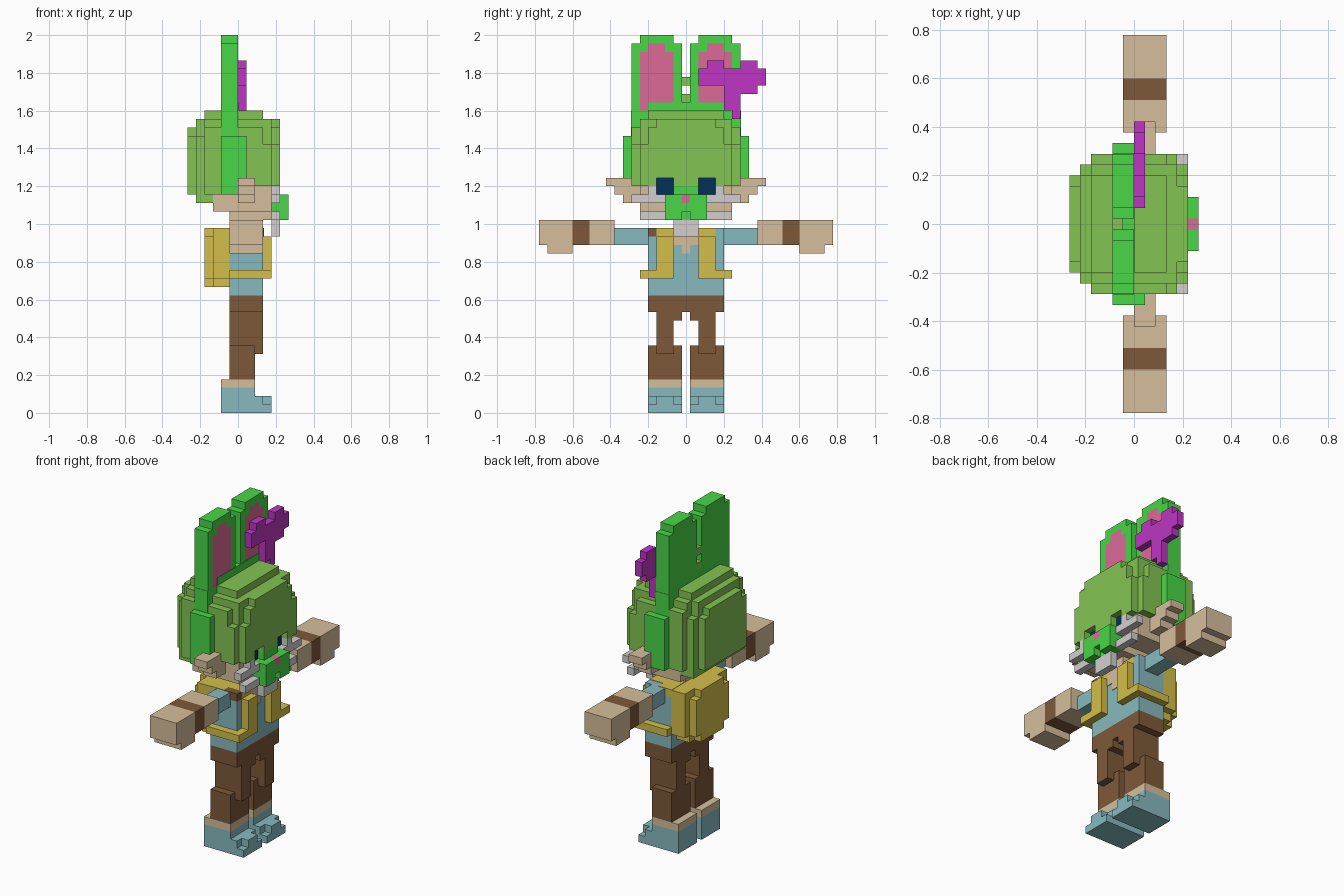
import bpy
import bmesh
from mathutils import Vector

UNIT = 2 / 45  # edge of one cubic cell

start_cube = bpy.data.objects.get("Cube")
if start_cube:
    bpy.data.objects.remove(start_cube, do_unlink=True)


def make_material(name, red, green, blue):
    def linear(value):
        value /= 255
        return value / 12.92 if value <= 0.04045 else ((value + 0.055) / 1.055) ** 2.4

    colour = (linear(red), linear(green), linear(blue), 1)
    material = bpy.data.materials.new(name)
    material.use_nodes = True
    material.diffuse_color = colour
    shader = next(n for n in material.node_tree.nodes if n.type == "BSDF_PRINCIPLED")
    shader.inputs["Base Color"].default_value = colour
    return material


tan = make_material("tan fur", 214, 191, 156)
brown = make_material("dark brown cloth", 125, 89, 56)
teal = make_material("teal cloth", 135, 186, 192)
yellow = make_material("mustard", 212, 191, 74)
bright = make_material("bright green", 72, 215, 70)
olive = make_material("leaf green", 131, 196, 82)
pink = make_material("pink", 221, 105, 151)
purple = make_material("purple", 190, 54, 195)
grey = make_material("light grey", 211, 207, 207)
navy = make_material("navy", 2, 49, 89)


class Part:
    """One named object made of blocks; sizes are in cells."""

    def __init__(self, name, material):
        self.bm = bmesh.new()
        self.name, self.material = name, material

    def block(self, x, y, z):
        low, high = (Vector(corner) for corner in zip(x, y, z))
        cube = bmesh.ops.create_cube(self.bm, size=1)
        for vert in cube["verts"]:
            vert.co = [c + (p * s) for c, p, s in zip((low + high) / 2, vert.co, high - low)]
        return self

    def middle(self, x, half, z):
        return self.block(x, (-half, half), z)

    def pair(self, x, y, z):
        self.block(x, y, z)
        return self.block(x, (-y[1], -y[0]), z)

    def finish(self):
        bmesh.ops.scale(self.bm, vec=(UNIT, UNIT, UNIT), verts=self.bm.verts)
        mesh = bpy.data.meshes.new(self.name)
        self.bm.to_mesh(mesh)
        self.bm.free()
        mesh.materials.append(self.material)
        obj = bpy.data.objects.new(self.name, mesh)
        bpy.context.collection.objects.link(obj)


# Shoes with stepped toes
shoes = Part("shoes", teal)
shoes.pair(x=(-2, 2), y=(0.5, 4.5), z=(0, 3))
shoes.pair(x=(2, 4), y=(0.5, 4.5), z=(0, 1))
shoes.pair(x=(2, 3), y=(0.5, 4.5), z=(1, 2))
shoes.pair(x=(3, 4), y=(1.5, 3.5), z=(1, 2))
shoes.finish()
Part("ankles", tan).pair(x=(-2, 2), y=(0.5, 4.5), z=(3, 4)).finish()

# Trousers
trousers = Part("trousers", brown)
trousers.pair(x=(-1, 2), y=(0.5, 4.5), z=(4, 8))
trousers.pair(x=(-1, 3), y=(1.5, 3.5), z=(7, 12))
trousers.pair(x=(-1, 3), y=(0.5, 1.5), z=(11, 12))
trousers.middle(x=(-1, 3), half=4.5, z=(12, 14))
trousers.finish()

# Shirt, sleeves and open collar
shirt = Part("shirt", teal)
shirt.middle(x=(-1, 3), half=4.5, z=(14, 22))
shirt.pair(x=(0, 2), y=(4.5, 8.5), z=(20, 22))
shirt.finish()
collar = Part("open_collar", tan)
collar.middle(x=(3, 3.1), half=1.5, z=(20, 22))
collar.middle(x=(3, 3.1), half=0.5, z=(19, 20))
collar.finish()

# Hands and wrist bands
hands = Part("hands", tan)
hands.pair(x=(-1, 3), y=(8.5, 11.5), z=(20, 23))
hands.pair(x=(-1, 3), y=(13.5, 17.5), z=(20, 23))
hands.pair(x=(-1, 3), y=(13.5, 16.5), z=(19, 20))
hands.finish()
Part("wrist_bands", brown).pair(x=(-1, 3), y=(11.5, 13.5), z=(20, 23)).finish()

# Rounded backpack, shoulder straps and belt
backpack = Part("backpack", yellow)
backpack.middle(x=(-4, -3), half=2.5, z=(15, 22))
backpack.middle(x=(-4, -3), half=3.5, z=(16, 21))
backpack.middle(x=(-3, -1), half=4.5, z=(16, 22))
backpack.middle(x=(-3, -1), half=3.5, z=(15, 16))
backpack.finish()
straps = Part("straps", yellow)
straps.pair(x=(3, 4), y=(1.5, 3.5), z=(16, 21))
straps.pair(x=(-1, 3.05), y=(1.5, 3.5), z=(21, 22.05))
straps.pair(x=(-1, 1), y=(3.5, 4.5), z=(21, 22.05))
straps.pair(x=(3, 4), y=(3.5, 5.5), z=(16, 17))
straps.pair(x=(-1, 4), y=(4.5, 5.5), z=(16, 17))
straps.finish()
patch = Part("shoulder_patch", brown)
patch.block(x=(1, 3.05), y=(-4.55, -3.5), z=(21, 22.05)).finish()

# Neck, jaw and cheek tufts
face = Part("face", tan)
face.middle(x=(-1, 3), half=1.5, z=(22, 24))
face.middle(x=(-1, 4), half=2.5, z=(23, 24))
face.middle(x=(-3, 4), half=5.5, z=(24, 28))
face.finish()
tufts = Part("cheek_tufts", tan)
for step in range(3):
    tufts.pair(x=(0, 2), y=(5.5, 9.5 - step), z=(27 - step, 28 - step))
tufts.finish()

# Rounded hood, each layer with stepped upper corners
hood = Part("hood", olive)
hood.middle(x=(-6, -5), half=4.5, z=(26, 33))
hood.middle(x=(-6, -5), half=3.5, z=(33, 34))
hood.middle(x=(-5, -4), half=5.5, z=(25, 33))
hood.middle(x=(-5, -4), half=4.5, z=(33, 35))
hood.middle(x=(-4, -3), half=5.5, z=(25, 26))
hood.middle(x=(-4, 0), half=6.5, z=(26, 34))
hood.middle(x=(0, 3), half=6.5, z=(28, 34))
hood.middle(x=(3, 4), half=6.5, z=(28, 32))
hood.middle(x=(3, 4), half=5.5, z=(32, 35))
hood.pair(x=(2, 4), y=(5.5, 6.5), z=(27, 28))
hood.middle(x=(-4, 3), half=5.5, z=(34, 35))
hood.middle(x=(-4, 3), half=4.5, z=(35, 36))
hood.middle(x=(4, 5), half=5.5, z=(28, 32))
hood.middle(x=(4, 5), half=4.5, z=(32, 34))
hood.middle(x=(4, 5), half=3.5, z=(34, 35))
hood.pair(x=(4, 5), y=(3.5, 5.5), z=(27, 28))
hood.middle(x=(4, 5), half=1.5, z=(27, 28))
hood.middle(x=(-2, -1), half=0.5, z=(37, 38))
hood.middle(x=(-2, -1), half=0.5, z=(39, 40))
hood.finish()

# Ears with pink lining, and the band that joins them
ears = Part("ears", bright)
ears.pair(x=(-2, -1), y=(0.5, 6.5), z=(36, 44))
ears.pair(x=(-2, 0), y=(1.5, 5.5), z=(44, 45))
ears.pair(x=(-1, 0), y=(0.5, 1.5), z=(36, 44))
ears.pair(x=(-1, 0), y=(5.5, 6.5), z=(36, 44))
ears.pair(x=(-1, 0), y=(1.5, 2.5), z=(43, 44))
ears.pair(x=(-1, 0), y=(4.5, 5.5), z=(43, 44))
ears.middle(x=(-2, 0.05), half=4.5, z=(36, 37))
ears.pair(x=(-2, 0), y=(4.5, 6.55), z=(33, 36))
ears.pair(x=(-2, 1), y=(6.5, 7.5), z=(26, 33))
ears.finish()
lining = Part("ear_linings", pink)
lining.pair(x=(-1, 0), y=(1.5, 5.5), z=(36, 43))
lining.pair(x=(-1, 0), y=(2.5, 4.5), z=(43, 44))
lining.finish()

# Recessed eyes, whiskers and beard
Part("eyes", navy).pair(x=(4, 4.1), y=(1.5, 3.5), z=(26, 28)).finish()
whiskers = Part("whiskers", grey)
whiskers.pair(x=(4, 5), y=(3.5, 4.5), z=(26, 27))
whiskers.pair(x=(4, 5), y=(2.5, 6.5), z=(25, 26))
whiskers.pair(x=(4, 5), y=(2.5, 5.5), z=(23, 24))
whiskers.middle(x=(4, 5), half=1.5, z=(21, 23))
whiskers.finish()

# Snout and nose
snout = Part("snout", bright)
snout.middle(x=(4, 5), half=1.5, z=(26, 27))
snout.middle(x=(4, 5), half=2.5, z=(23, 26))
snout.middle(x=(5, 6), half=2.5, z=(24, 25))
snout.pair(x=(5, 6), y=(0.5, 2.5), z=(25, 26))
snout.pair(x=(5, 6), y=(0.5, 2.5), z=(23, 24))
snout.finish()
Part("nose", pink).middle(x=(5, 6), half=0.5, z=(25, 26)).finish()

# Flower tucked beside one ear
flower = Part("flower", purple)
flower.block(x=(0, 1), y=(2.5, 4.5), z=(41, 42))
flower.block(x=(0, 1), y=(6.5, 8.5), z=(41, 42))
flower.block(x=(0, 1), y=(1.5, 9.5), z=(39, 41))
flower.block(x=(0, 1), y=(4.5, 8.5), z=(38, 39))
flower.block(x=(0, 1), y=(4.5, 6.5), z=(36, 38))
flower.block(x=(0, 1), y=(5.5, 6.5), z=(35, 36))
flower.finish()
